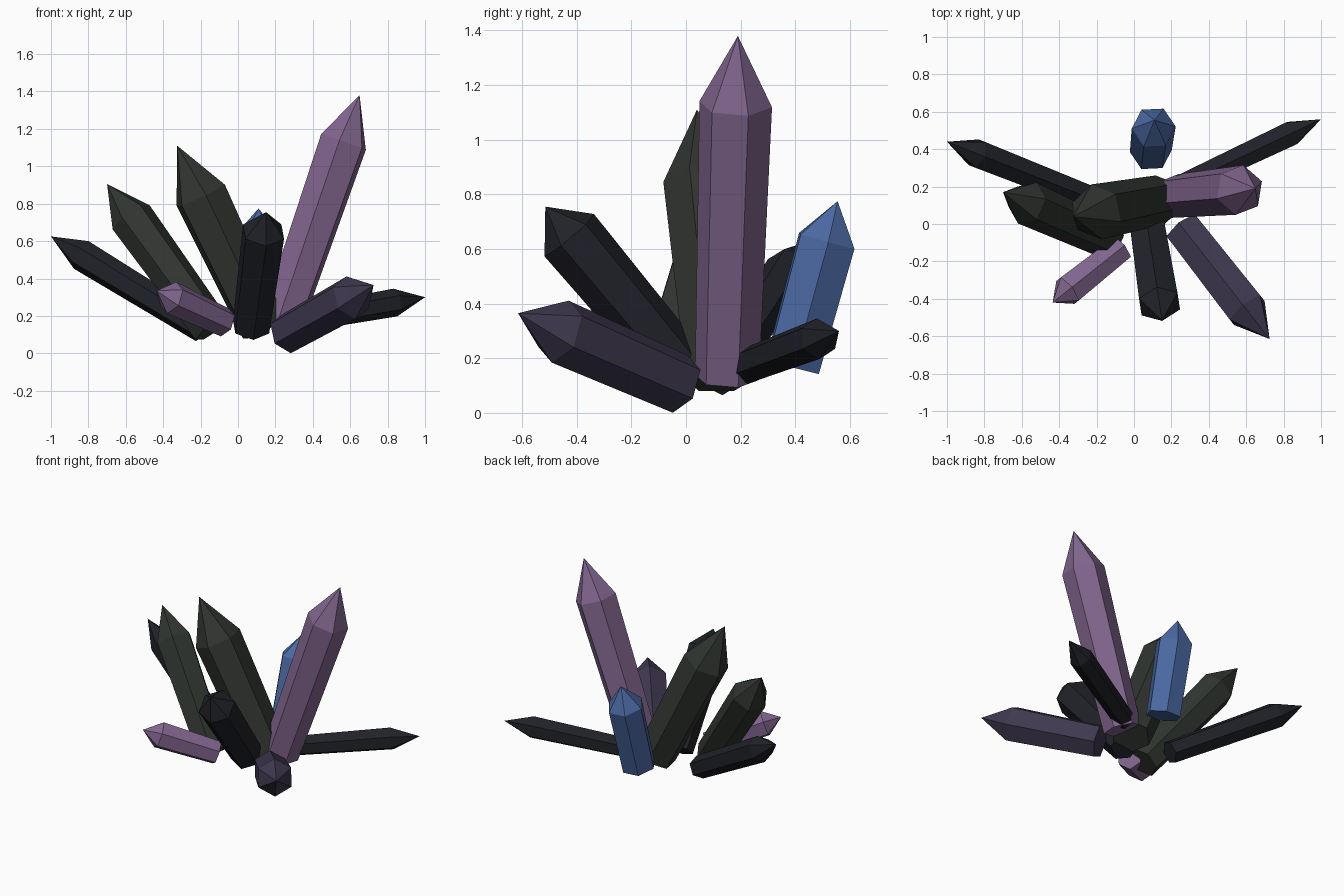
import bpy, bmesh, math
from mathutils import Vector

if "Cube" in bpy.data.objects:
    bpy.data.objects.remove(bpy.data.objects["Cube"])


def material(name, rgb):
    m = bpy.data.materials.new(name)
    m.diffuse_color = (*rgb, 1)
    m.use_nodes = True
    m.node_tree.nodes["Principled BSDF"].inputs["Base Color"].default_value = m.diffuse_color
    return m


PURPLE = material("purple_crystal", (0.22, 0.13, 0.27))
DARK = material("dark_crystal", (0.015, 0.016, 0.022))
GREEN = material("green_crystal", (0.03, 0.035, 0.03))
BLUE = material("blue_crystal", (0.07, 0.14, 0.36))
VIOLET = material("violet_crystal", (0.05, 0.04, 0.08))


def crystal(name, base, tip, radius, shoulder, roll, mat, taper=0.88):
    """Six-sided prism from base to shoulder fraction, closed by a point at tip."""
    base, tip = Vector(base), Vector(tip)
    d = (tip - base).normalized()
    u = Vector((0, 0, 1)).cross(d).normalized()
    v = d.cross(u)
    bm = bmesh.new()

    def ring(center, r):
        angles = [math.radians(roll + 60 * k) for k in range(6)]
        return [bm.verts.new(center + r * (u * math.cos(a) + v * math.sin(a)))
                for a in angles]

    low = ring(base, radius * taper)
    high = ring(base.lerp(tip, shoulder), radius)
    top = bm.verts.new(tip)
    bm.faces.new(low[::-1])
    for k in range(6):
        n = (k + 1) % 6
        bm.faces.new((low[k], low[n], high[n], high[k]))
        bm.faces.new((high[k], high[n], top))
    mesh = bpy.data.meshes.new(name)
    bm.to_mesh(mesh)
    bm.free()
    mesh.materials.append(mat)
    obj = bpy.data.objects.new(name, mesh)
    bpy.context.collection.objects.link(obj)


# Tall upright crystals
crystal("tall_purple_crystal", (0.22, 0.15, 0.13), (0.65, 0.19, 1.38), 0.135, 0.80, -15, PURPLE)
crystal("tall_green_crystal", (0.14, 0.13, 0.13), (-0.325, 0.04, 1.11), 0.15, 0.73, 0, GREEN)
crystal("left_green_crystal", (-0.14, -0.08, 0.13), (-0.70, 0.17, 0.905), 0.12, 0.77, 0, GREEN)

# Medium crystals at front and back
crystal("front_dark_crystal", (0.07, 0.0, 0.14), (0.15, -0.515, 0.755), 0.12, 0.83, 30, DARK)
crystal("back_blue_crystal", (0.09, 0.39, 0.17), (0.11, 0.555, 0.775), 0.118, 0.76, 10, BLUE, 0.95)

# Low crystals leaning outward
crystal("far_left_crystal", (-0.19, 0.12, 0.13), (-1.0, 0.44, 0.625), 0.085, 0.80, 30, DARK)
crystal("front_left_crystal", (-0.07, -0.13, 0.165), (-0.435, -0.42, 0.335), 0.09, 0.78, 30, PURPLE)
crystal("front_right_crystal", (0.26, -0.02, 0.105), (0.725, -0.615, 0.365), 0.12, 0.74, 30, VIOLET, 0.92)
crystal("back_right_crystal", (0.24, 0.20, 0.165), (1.0, 0.56, 0.30), 0.075, 0.79, 30, DARK)
